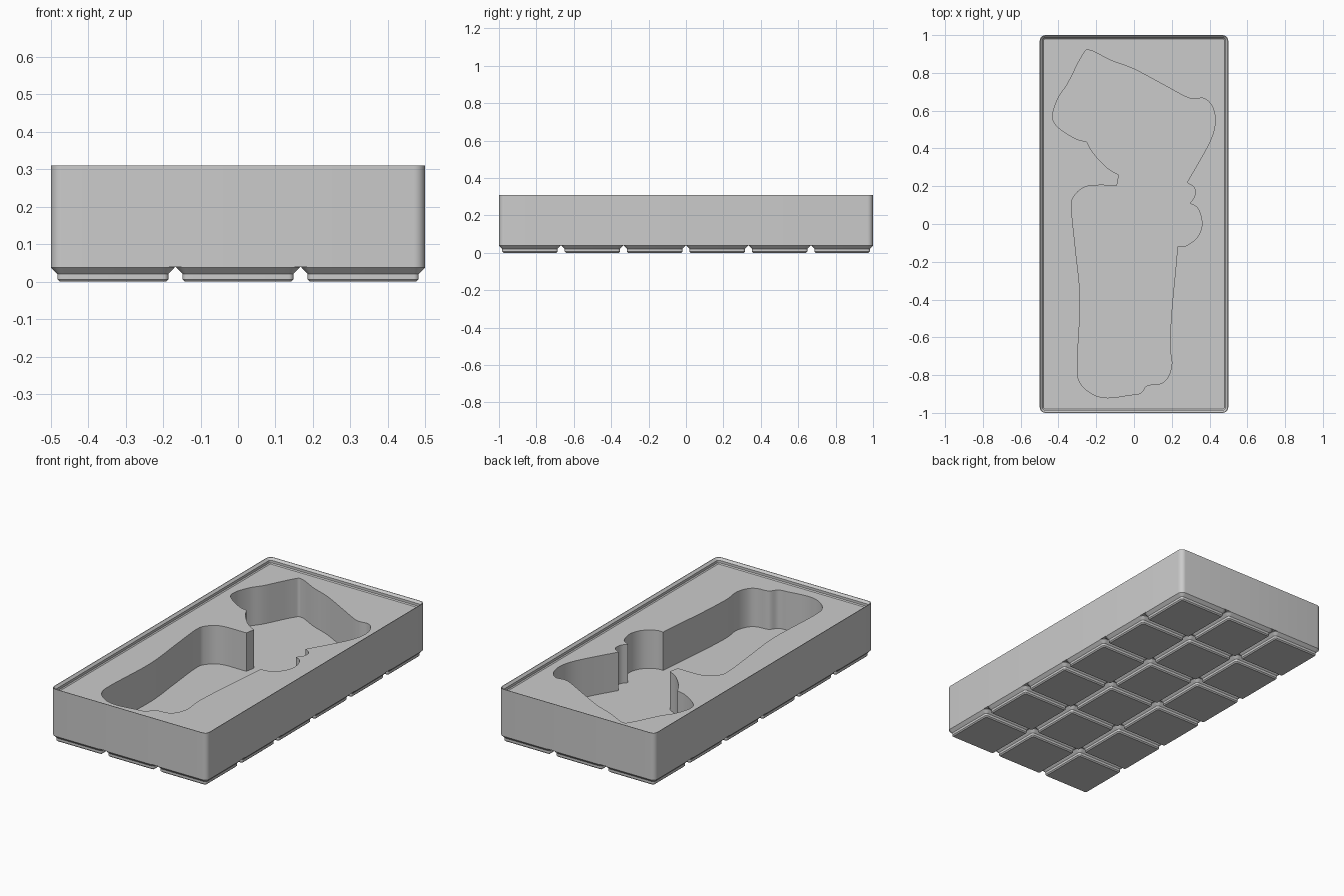
import bpy, bmesh, math
from mathutils import Vector

cube = bpy.data.objects.get("Cube")
if cube:
    bpy.data.objects.remove(cube)

SCALE = 2 / 251.5          # millimetres to model units
COLS, ROWS, PITCH = 3, 6, 42
BASE_TOP, FLOOR, DECK, RIM = 5, 7, 35, 39

grey = bpy.data.materials.new("plain grey")
grey.use_nodes = True
grey.diffuse_color = (0.6, 0.6, 0.6, 1)
grey.node_tree.nodes["Principled BSDF"].inputs["Base Color"].default_value = grey.diffuse_color


def rounded_ring(half_x, half_y, radius, z, center=(0, 0), steps=6):
    """Rounded rectangle at one height, given in millimetres."""
    points = []
    for quarter, (sx, sy) in enumerate(((1, 1), (-1, 1), (-1, -1), (1, -1))):
        for i in range(steps + 1):
            angle = (quarter + i / steps) * math.pi / 2
            x = center[0] + sx * (half_x - radius) + radius * math.cos(angle)
            y = center[1] + sy * (half_y - radius) + radius * math.sin(angle)
            points.append(Vector((x, y, z)) * SCALE)
    return points


def loft(name, rings, cap_end=True):
    """Skin a stack of matching rings into an object."""
    bm = bmesh.new()
    loops = [[bm.verts.new(p) for p in ring] for ring in rings]
    count = len(loops[0])
    for low, high in zip(loops, loops[1:]):
        for i in range(count):
            j = (i + 1) % count
            bm.faces.new((low[i], low[j], high[j], high[i]))
    bm.faces.new(loops[0][::-1])
    if cap_end:
        bm.faces.new(loops[-1])
    bmesh.ops.recalc_face_normals(bm, faces=bm.faces)
    mesh = bpy.data.meshes.new(name)
    bm.to_mesh(mesh)
    bm.free()
    mesh.materials.append(grey)
    obj = bpy.data.objects.new(name, mesh)
    bpy.context.collection.objects.link(obj)
    return obj


def smooth(obj):
    bpy.ops.object.select_all(action="DESELECT")
    obj.select_set(True)
    bpy.context.view_layer.objects.active = obj
    bpy.ops.object.shade_smooth_by_angle(angle=math.radians(30))


def spline(points, steps=6):
    """Smooth curve through the points, without the last one."""
    pts = [Vector(p) / 100 for p in points]
    pts = [2 * pts[0] - pts[1]] + pts + [2 * pts[-1] - pts[-2]]
    curve = []
    for a, b, c, d in zip(pts, pts[1:], pts[2:], pts[3:]):
        for i in range(steps):
            t = i / steps
            curve.append((2 * b + (c - a) * t + (2 * a - 5 * b + 4 * c - d) * t ** 2
                          + (3 * b - a - 3 * c + d) * t ** 3) / 2)
    return curve


# Bin body: outer wall, stepped stacking lip, flat deck
half_x = (COLS * PITCH - 0.5) / 2
half_y = (ROWS * PITCH - 0.5) / 2
profile = [(0, BASE_TOP), (0, RIM), (0.4, RIM), (1.9, RIM - 1.5),
           (1.9, DECK + 0.7), (2.6, DECK)]
body = loft("bin_body", [rounded_ring(half_x - inset, half_y - inset, 3.75 - inset, z)
                         for inset, z in profile])

# Pocket outline: smooth runs that meet at sharp corners (hundredths of a unit)
runs = [
    # head of the pocket, right-hand side
    [(-25, 43.5), (-31.5, 45.5), (-41, 52), (-43, 58), (-40, 67), (-35, 74.5),
     (-27.5, 89), (-23.5, 92), (-12, 86.5), (0, 82), (16, 73.5), (29.5, 66.5),
     (37, 66.5), (41.5, 62), (43, 54.5), (41, 45.5), (35, 34), (28, 22)],
    # small notch and round bulge
    [(28, 22), (32, 19), (32, 14.5), (29.5, 11)],
    [(29.5, 11), (34, 8), (36, 0), (33.5, -7), (27.5, -11.5), (23, -12)],
    # long handle
    [(23, -12), (22, -24), (20, -45), (19, -64), (20, -74), (18, -81), (14, -84.5),
     (7, -85.5), (3.5, -89.5), (-2, -90.5), (-14, -92), (-22, -90), (-28.5, -84),
     (-30, -74), (-28.5, -40), (-31, -13), (-33, 8), (-31.5, 15), (-24.5, 20),
     (-9, 20.5)],
    # neck
    [(-9, 20.5), (-8, 26)],
    [(-8, 26), (-14.5, 30), (-21.5, 37.5), (-25, 43.5)],
]
outline = [p for run in runs for p in spline(run)]
cutter = loft("pocket_cutter", [[Vector((p.x, p.y, z * SCALE)) for p in outline]
                                for z in (FLOOR, RIM + 5)])
cutter.hide_render = True

# Cut the pocket out of the body
cut = body.modifiers.new("pocket", "BOOLEAN")
cut.operation = "DIFFERENCE"
cut.solver = "EXACT"
cut.object = cutter
bpy.context.view_layer.objects.active = body
bpy.ops.object.modifier_apply(modifier=cut.name)
bpy.data.objects.remove(cutter)
smooth(body)

# Grid of chamfered feet under the body
foot_profile = [(17.8, 0.8, 0), (18.6, 1.6, 0.8), (18.6, 1.6, 2.6),
                (20.75, 3.75, 4.75), (20.75, 3.75, BASE_TOP)]
for col in range(COLS):
    for row in range(ROWS):
        center = ((col - (COLS - 1) / 2) * PITCH, (row - (ROWS - 1) / 2) * PITCH)
        foot = loft(f"foot_{col + 1}_{row + 1}",
                    [rounded_ring(h, h, r, z, center) for h, r, z in foot_profile],
                    cap_end=False)
        smooth(foot)
